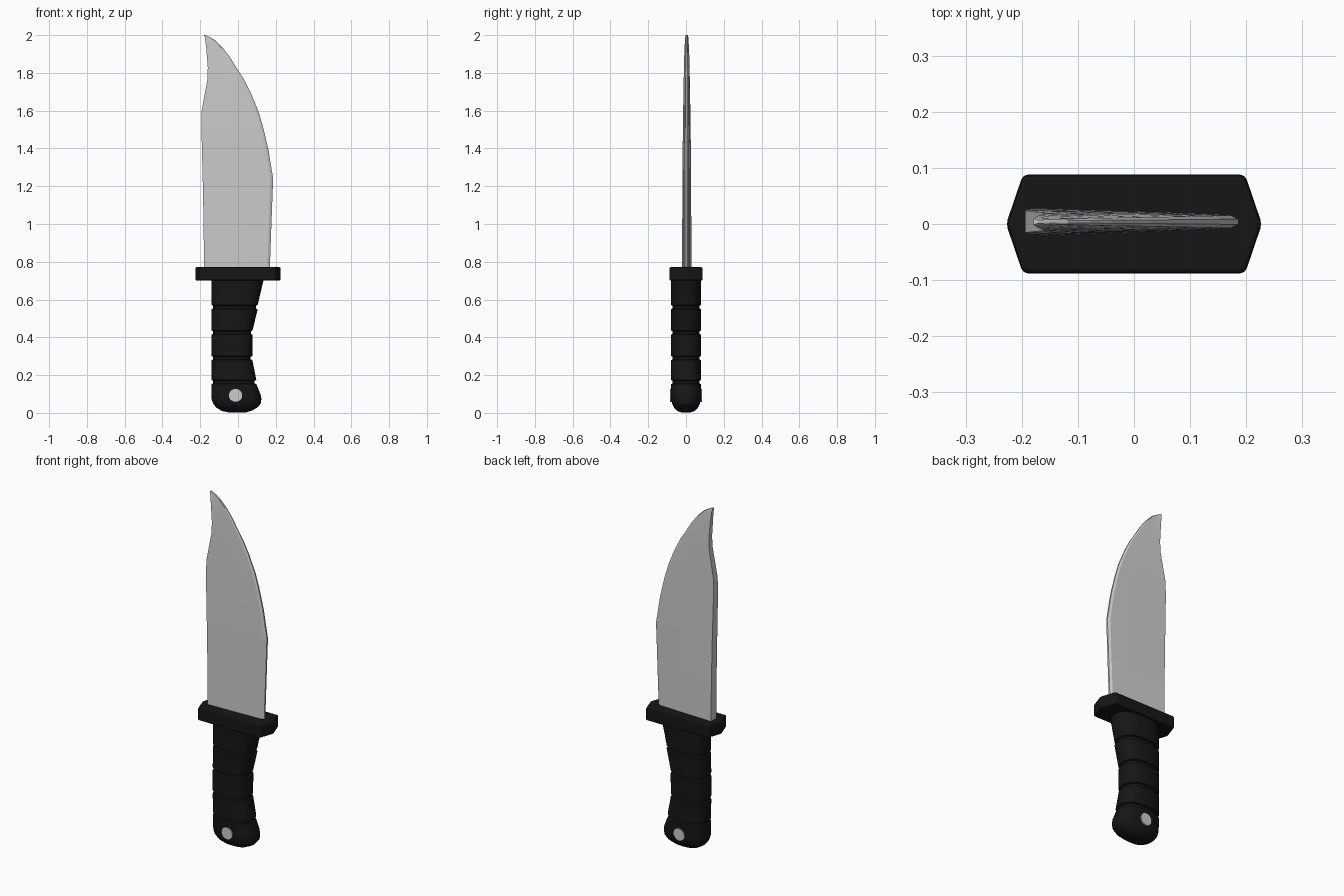
import bpy, bmesh
from math import cos, sin, pi, copysign

if "Cube" in bpy.data.objects:
    bpy.data.objects.remove(bpy.data.objects["Cube"])


def mat(name, v):
    m = bpy.data.materials.new(name)
    m.diffuse_color = (v, v, v, 1)
    m.use_nodes = True
    m.node_tree.nodes["Principled BSDF"].inputs["Base Color"].default_value = m.diffuse_color
    return m


black = mat("black_rubber", 0.008)


def loft(name, rings, material=None, angle=None):
    """Skin a stack of equal-sized closed rings and cap both ends."""
    bm = bmesh.new()
    loops = [[bm.verts.new(p) for p in r] for r in rings]
    n = len(loops[0])
    for a, b in zip(loops, loops[1:]):
        for i in range(n):
            j = (i + 1) % n
            bm.faces.new((a[i], a[j], b[j], b[i]))
    bm.faces.new(loops[0][::-1])
    bm.faces.new(loops[-1])
    bmesh.ops.recalc_face_normals(bm, faces=bm.faces)
    me = bpy.data.meshes.new(name)
    bm.to_mesh(me)
    bm.free()
    ob = bpy.data.objects.new(name, me)
    bpy.context.collection.objects.link(ob)
    if material:
        me.materials.append(material)
    if angle:
        bpy.context.view_layer.objects.active = ob
        ob.select_set(True)
        bpy.ops.object.shade_smooth_by_angle(angle=angle)
        ob.select_set(False)
    return ob


# Blade: height, spine x, grind line x, edge x, thickness factor
sections = [
    (0.75, -.180, .040, .168, 1), (1.0, -.182, .043, .177, 1),
    (1.24, -.187, .047, .186, .95), (1.4, -.191, .035, .160, .9),
    (1.52, -.194, .017, .131, .85), (1.6, -.192, -.005, .107, .8),
    (1.7, -.174, -.033, .065, .72), (1.77, -.161, -.058, .029, .67),
    (1.83, -.160, -.085, -.010, .62), (1.88, -.164, -.11, -.04, .57),
    (1.93, -.168, -.138, -.078, .5), (1.97, -.173, -.155, -.118, .4),
    (1.99, -.176, -.166, -.15, .33), (2.0, -.179, -.176, -.172, .25),
]
rings = []
for z, s, g, e, t in sections:
    c = e - 0.1 * (e - g)
    half = [(s, .024 * t), (g, .017 * t), (c, .012 * t), (e, .005 * t)]
    rings.append([(x, .004 - h, z) for x, h in half] +
                 [(x, .004 + h, z) for x, h in reversed(half)])
loft("blade", rings)

# Guard: elongated hexagonal plate with softened edges
hexagon = [(-.228, 0), (-.198, -.088), (.198, -.088),
           (.228, 0), (.198, .088), (-.198, .088)]
guard = loft("guard", [[(x, y, z) for x, y in hexagon] for z in (.70, .772)], black)
bev = guard.modifiers.new("bevel", "BEVEL")
bev.width, bev.segments, bev.limit_method = .009, 2, "ANGLE"
bev.angle_limit = .6


# Handle: lofted rounded sections with grip grooves and a rounded pommel
def oval(z, x0, x1, hy, n=32, p=2 / 2.6):
    cx, rx = (x0 + x1) / 2, (x1 - x0) / 2
    def power(v):
        return copysign(abs(v) ** p, v)
    return [(cx + rx * power(cos(2 * pi * i / n)),
             hy * power(sin(2 * pi * i / n)), z) for i in range(n)]


rings = [oval(*r) for r in (
    (.002, -.045, .04, .022), (.010, -.085, .068, .045),
    (.028, -.115, .103, .063), (.05, -.132, .121, .074),
    (.075, -.14, .124, .079), (.10, -.141, .119, .08))]
grooves = [(.163, .097), (.29, .076), (.425, .077), (.56, .104)]
for z, x1 in grooves:
    for dz, inset in ((-.011, 0), (-.007, .009), (.007, .009), (.011, 0)):
        rings.append(oval(z + dz, -.141 + inset, x1 - inset, .08 - inset))
rings.append(oval(.71, -.141, .137, .08))
loft("handle", rings, black, .5)

# Lanyard pin through the pommel
bpy.ops.mesh.primitive_cylinder_add(vertices=24, radius=.035, depth=.168,
                                    location=(-.013, 0, .092), rotation=(pi / 2, 0, 0))
pin = bpy.context.object
pin.name = "pommel_pin"
bpy.ops.object.shade_smooth_by_angle(angle=.6)
